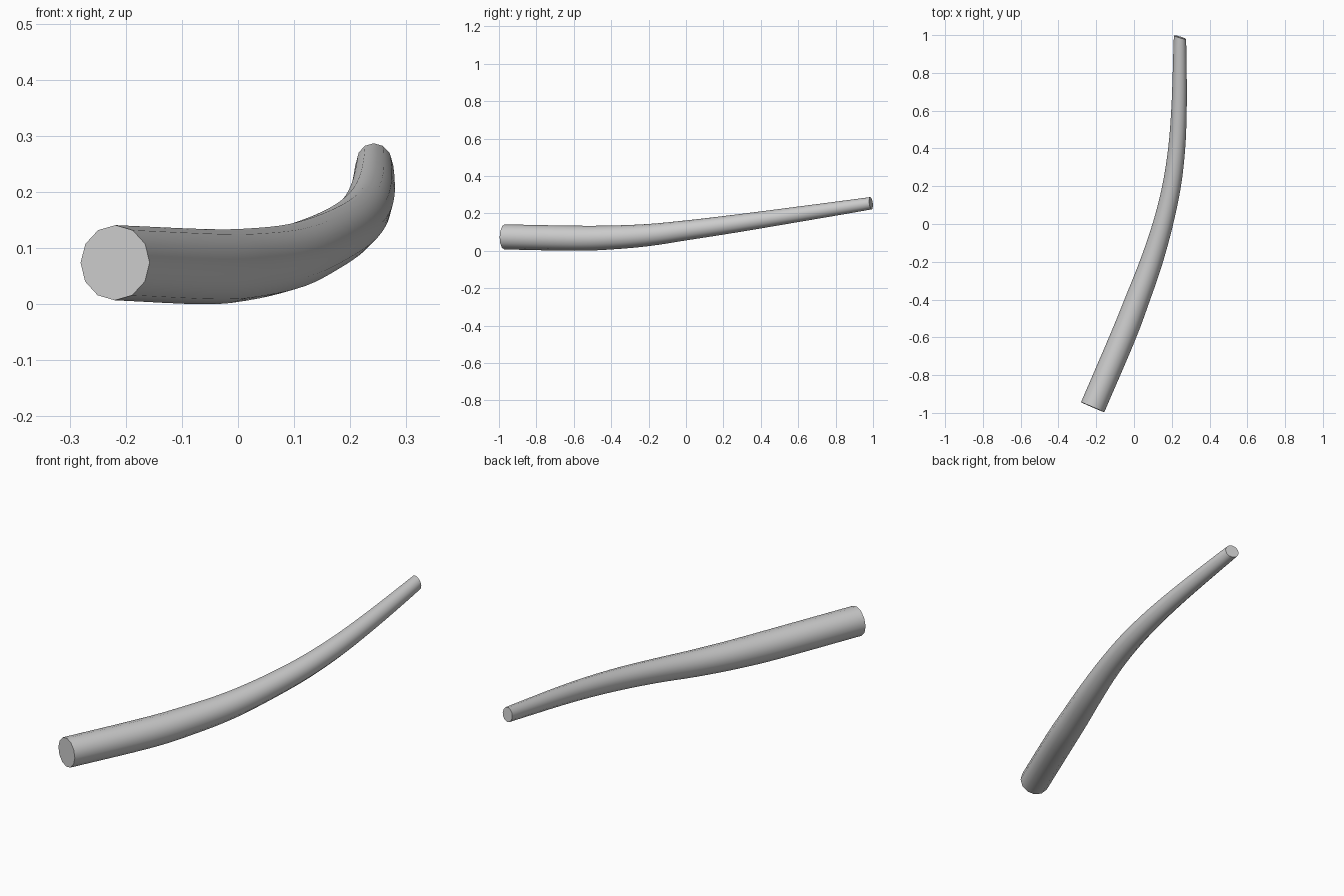
import bpy, bmesh, math
from mathutils import Vector

if "Cube" in bpy.data.objects:
    bpy.data.objects.remove(bpy.data.objects["Cube"])

SIDES, STEPS = 12, 4
# centre line and radius: x, y, z, r
path = [Vector(p) for p in (
    (-0.219, -0.970, 0.077, 0.067),
    (-0.060, -0.600, 0.070, 0.067),
    (0.018, -0.400, 0.074, 0.064),
    (0.092, -0.200, 0.087, 0.059),
    (0.153, 0.000, 0.112, 0.053),
    (0.199, 0.200, 0.139, 0.049),
    (0.226, 0.400, 0.168, 0.045),
    (0.238, 0.600, 0.198, 0.041),
    (0.242, 0.800, 0.228, 0.037),
    (0.243, 0.989, 0.257, 0.033))]


# smooth interpolation through the path points
def sample(i, t):
    b, c = path[i], path[i + 1]
    a = path[i - 1] if i else 2 * b - c
    d = path[i + 2] if i + 2 < len(path) else 2 * c - b
    return 0.5 * (2 * b + (c - a) * t + (2 * a - 5 * b + 4 * c - d) * t**2
                  + (3 * b - a - 3 * c + d) * t**3)


pts = [sample(i, k / STEPS) for i in range(len(path) - 1) for k in range(STEPS)]
pts.append(path[-1])

# tapered round sections swept along the curve
bm = bmesh.new()
rings = []
for i, p in enumerate(pts):
    tan = (pts[min(i + 1, len(pts) - 1)] - pts[max(i - 1, 0)]).to_3d().normalized()
    if i == len(pts) - 1:
        tan = Vector((0.3, 1, 0.12)).normalized()  # slanted tip cut
    side = tan.cross(Vector((0, 0, 1))).normalized()
    up = side.cross(tan)
    ring = []
    for k in range(SIDES):
        a = 2 * math.pi * k / SIDES
        ring.append(bm.verts.new(p.to_3d() + p.w * (side * math.cos(a) + up * math.sin(a))))
    rings.append(ring)
for r0, r1 in zip(rings, rings[1:]):
    for k in range(SIDES):
        n = (k + 1) % SIDES
        bm.faces.new((r0[k], r0[n], r1[n], r1[k]))
# end caps
bm.faces.new(rings[0])
bm.faces.new(rings[-1])
bmesh.ops.recalc_face_normals(bm, faces=bm.faces)
# rest on the ground
low = min(v.co.z for v in bm.verts)
bmesh.ops.translate(bm, verts=bm.verts, vec=(0, 0, -low))

mesh = bpy.data.meshes.new("curved_tapered_rod")
bm.to_mesh(mesh)
bm.free()
rod = bpy.data.objects.new("curved_tapered_rod", mesh)
bpy.context.collection.objects.link(rod)
bpy.context.view_layer.objects.active = rod
rod.select_set(True)
bpy.ops.object.shade_smooth_by_angle(angle=math.radians(40))
